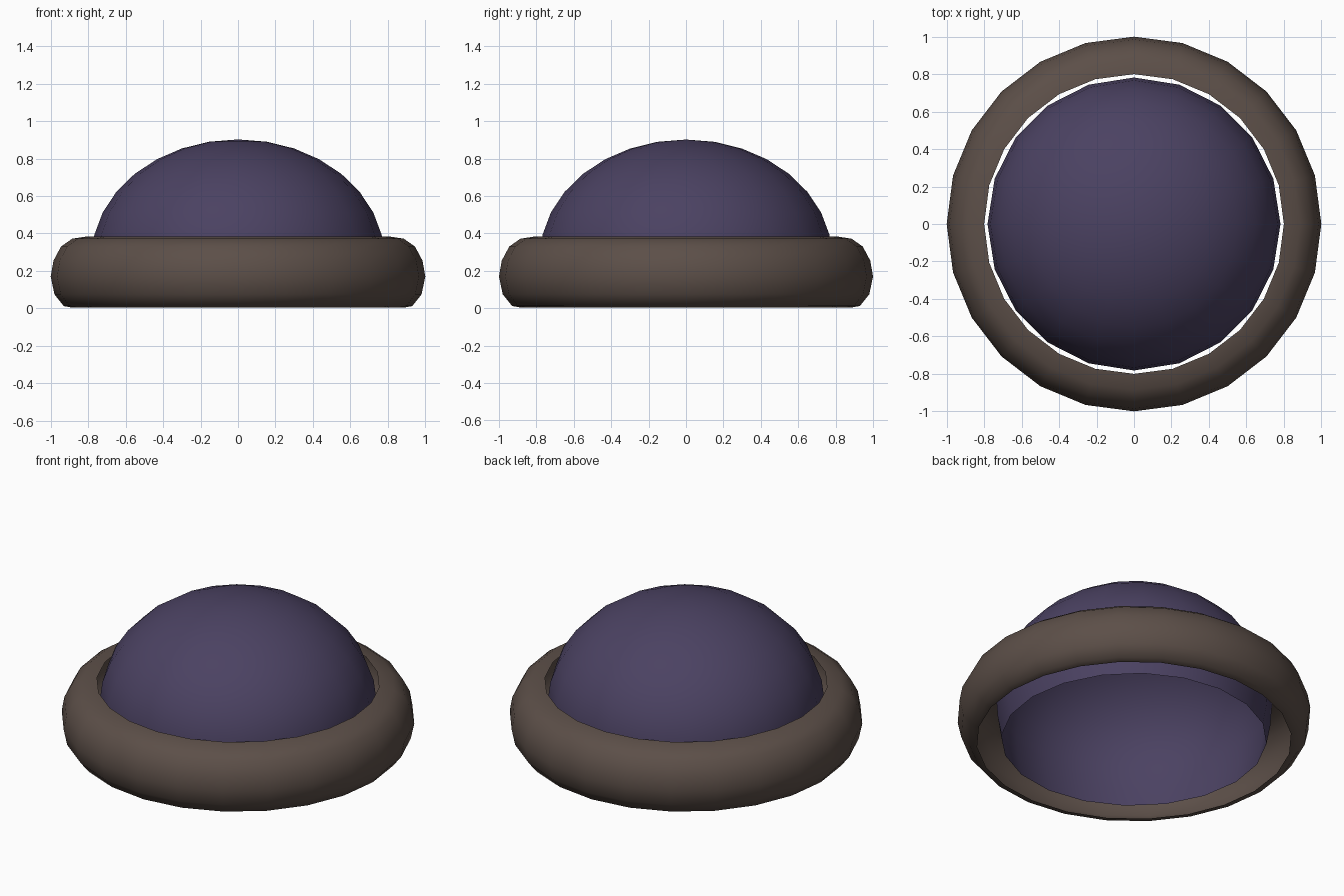
import bpy, bmesh, math

if "Cube" in bpy.data.objects:
    bpy.data.objects.remove(bpy.data.objects["Cube"])


def material(name, color):
    m = bpy.data.materials.new(name)
    m.diffuse_color = (*color, 1)
    m.use_nodes = True
    m.node_tree.nodes["Principled BSDF"].inputs["Base Color"].default_value = m.diffuse_color
    return m


def lathe(name, profile, sides, mat):
    """Revolve an open (radius, height) profile into a smooth thin shell."""
    bm = bmesh.new()
    rings = []
    for r, z in profile:
        if r == 0:
            rings.append([bm.verts.new((0, 0, z))] * sides)
            continue
        rings.append([bm.verts.new((r * math.cos(2 * math.pi * i / sides),
                                    r * math.sin(2 * math.pi * i / sides), z))
                      for i in range(sides)])
    for a, b in zip(rings, rings[1:]):
        for i in range(sides):
            j = (i + 1) % sides
            if b[i] is b[j]:
                bm.faces.new((a[i], a[j], b[i]))
            else:
                bm.faces.new((a[i], a[j], b[j], b[i]))
    for f in bm.faces:
        f.smooth = True
    mesh = bpy.data.meshes.new(name)
    bm.to_mesh(mesh)
    bm.free()
    mesh.materials.append(mat)
    ob = bpy.data.objects.new(name, mesh)
    bpy.context.collection.objects.link(ob)
    return ob


purple = material("dark purple", (0.070, 0.054, 0.122))
brown = material("dark brown", (0.107, 0.078, 0.065))

# Dome: open-bottomed half ellipsoid that tucks in slightly at its rim
dome = [(0.75, 0.01), (0.772, 0.13)]
for k in range(8):
    a = math.radians(90 * k / 8)
    dome.append((0.782 * math.cos(a), 0.27 + 0.632 * math.sin(a)))
dome.append((0, 0.902))
lathe("dome", dome, 20, purple)

# Rolled band: curled outwards, open towards the dome
band = [(0.89, 0.005), (0.93, 0.012), (0.98, 0.075), (1.0, 0.17),
        (0.985, 0.255), (0.945, 0.33), (0.885, 0.372), (0.80, 0.385)]
lathe("rolled_band", band, 24, brown)
